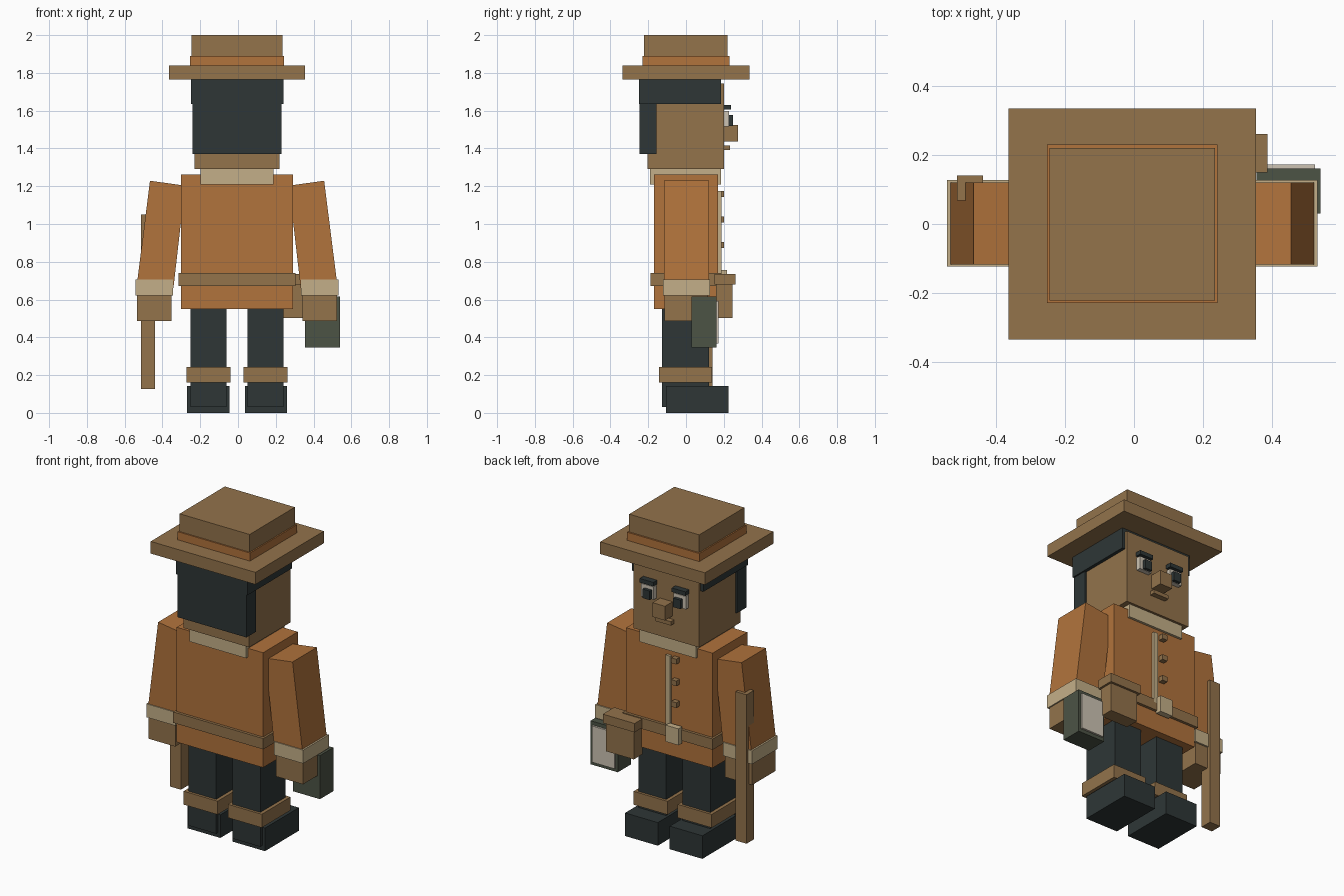
import bpy
import bmesh

cube = bpy.data.objects.get("Cube")
if cube:
    bpy.data.objects.remove(cube, do_unlink=True)


def material(name, rgb):
    """Flat material from 0-255 sRGB values, stored as linear."""
    lin = [((c / 255 + 0.055) / 1.055) ** 2.4 for c in rgb]
    m = bpy.data.materials.new(name)
    m.use_nodes = True
    m.diffuse_color = (*lin, 1)
    bsdf = m.node_tree.nodes["Principled BSDF"]
    bsdf.inputs["Base Color"].default_value = (*lin, 1)
    bsdf.inputs["Roughness"].default_value = 0.9
    return m


BROWN = material("brown", (147, 115, 75))
ORANGE = material("orange_cloth", (177, 115, 60))
DARK = material("charcoal", (46, 54, 54))
CREAM = material("cream", (196, 175, 136))
GREEN = material("dark_green", (76, 83, 69))
PAPER = material("paper", (205, 196, 180))

CX = -0.005  # mirror plane of the body


def prism(name, profile, y, mat):
    """Extrude an x-z outline between two y values."""
    bm = bmesh.new()
    face = bm.faces.new([bm.verts.new((px, y[0], pz)) for px, pz in profile])
    ext = bmesh.ops.extrude_face_region(bm, geom=[face])
    verts = [v for v in ext["geom"] if isinstance(v, bmesh.types.BMVert)]
    bmesh.ops.translate(bm, verts=verts, vec=(0, y[1] - y[0], 0))
    bmesh.ops.recalc_face_normals(bm, faces=bm.faces)
    me = bpy.data.meshes.new(name)
    bm.to_mesh(me)
    bm.free()
    me.materials.append(mat)
    ob = bpy.data.objects.new(name, me)
    bpy.context.collection.objects.link(ob)
    return ob


def box(name, x, y, z, mat):
    return prism(name, [(x[0], z[0]), (x[1], z[0]), (x[1], z[1]), (x[0], z[1])], y, mat)


def centred(name, half, y, z, mat):
    return box(name, (CX - half, CX + half), y, z, mat)


# Hat
centred("hat_brim", 0.359, (-0.335, 0.335), (1.765, 1.84), BROWN)
centred("hat_band", 0.248, (-0.23, 0.231), (1.84, 1.89), ORANGE)
centred("hat_crown", 0.24, (-0.222, 0.221), (1.89, 2.0), BROWN)

# Head and hair
centred("head", 0.225, (-0.205, 0.2), (1.29, 1.745), BROWN)
centred("hair_top", 0.245, (-0.25, 0.185), (1.635, 1.765), DARK)
centred("hair_back", 0.236, (-0.247, -0.155), (1.37, 1.70), DARK)
centred("nose", 0.043, (0.19, 0.275), (1.437, 1.525), BROWN)
centred("mouth", 0.053, (0.19, 0.232), (1.392, 1.416), BROWN)

# Torso and clothing details
centred("collar", 0.193, (-0.19, 0.185), (1.208, 1.293), CREAM)
centred("coat", 0.296, (-0.17, 0.17), (0.55, 1.262), ORANGE)
centred("belt", 0.309, (-0.187, 0.187), (0.673, 0.74), BROWN)
centred("coat_placket", 0.015, (0.165, 0.187), (0.72, 1.175), CREAM)
box("belt_buckle", (-0.1, -0.012), (0.18, 0.217), (0.655, 0.757), CREAM)
for i, z in enumerate((1.16, 1.025, 0.89)):
    box(f"coat_button_{i + 1}", (-0.075, -0.04), (0.165, 0.202), (z - 0.016, z + 0.016), BROWN)

# Paired parts: s is the side, left is +x
for side, s in (("left", 1), ("right", -1)):
    def pair(name, inner, outer, y, z, mat):
        xs = sorted((CX + s * inner, CX + s * outer))
        box(f"{side}_{name}", xs, y, z, mat)

    # Face
    pair("eye", 0.068, 0.153, (0.19, 0.228), (1.517, 1.597), PAPER)
    pair("pupil", 0.08, 0.13, (0.2, 0.248), (1.52, 1.576), DARK)
    pair("eyebrow", 0.063, 0.157, (0.19, 0.237), (1.605, 1.63), DARK)

    # Arm leaning outwards, with cuff and hand
    outline = [(0.461, 1.229), (0.275, 1.203), (0.337, 0.66), (0.533, 0.66)]
    prism(f"{side}_sleeve", [(CX + s * a, b) for a, b in outline], (-0.117, 0.121), ORANGE)
    pair("sleeve_cuff", 0.338, 0.538, (-0.123, 0.128), (0.622, 0.705), CREAM)
    pair("hand", 0.346, 0.53, (-0.113, 0.117), (0.487, 0.63), BROWN)

    # Leg with boot
    pair("leg", 0.056, 0.247, (-0.127, 0.122), (0.03, 0.57), DARK)
    pair("boot_cuff", 0.035, 0.268, (-0.143, 0.138), (0.16, 0.243), BROWN)
    pair("boot", 0.041, 0.265, (-0.107, 0.225), (0, 0.143), DARK)

# Belt pouch
box("pouch", (0.185, 0.375), (0.16, 0.247), (0.503, 0.69), BROWN)
box("pouch_flap", (0.17, 0.388), (0.15, 0.261), (0.68, 0.735), BROWN)

# Book held in the left hand
box("book_cover", (0.355, 0.541), (0.03, 0.161), (0.345, 0.615), GREEN)
box("book_page", (0.37, 0.525), (0.155, 0.173), (0.367, 0.592), PAPER)

# Walking staff held in the right hand
box("staff", (-0.514, -0.439), (0.068, 0.141), (0.127, 1.05), BROWN)
